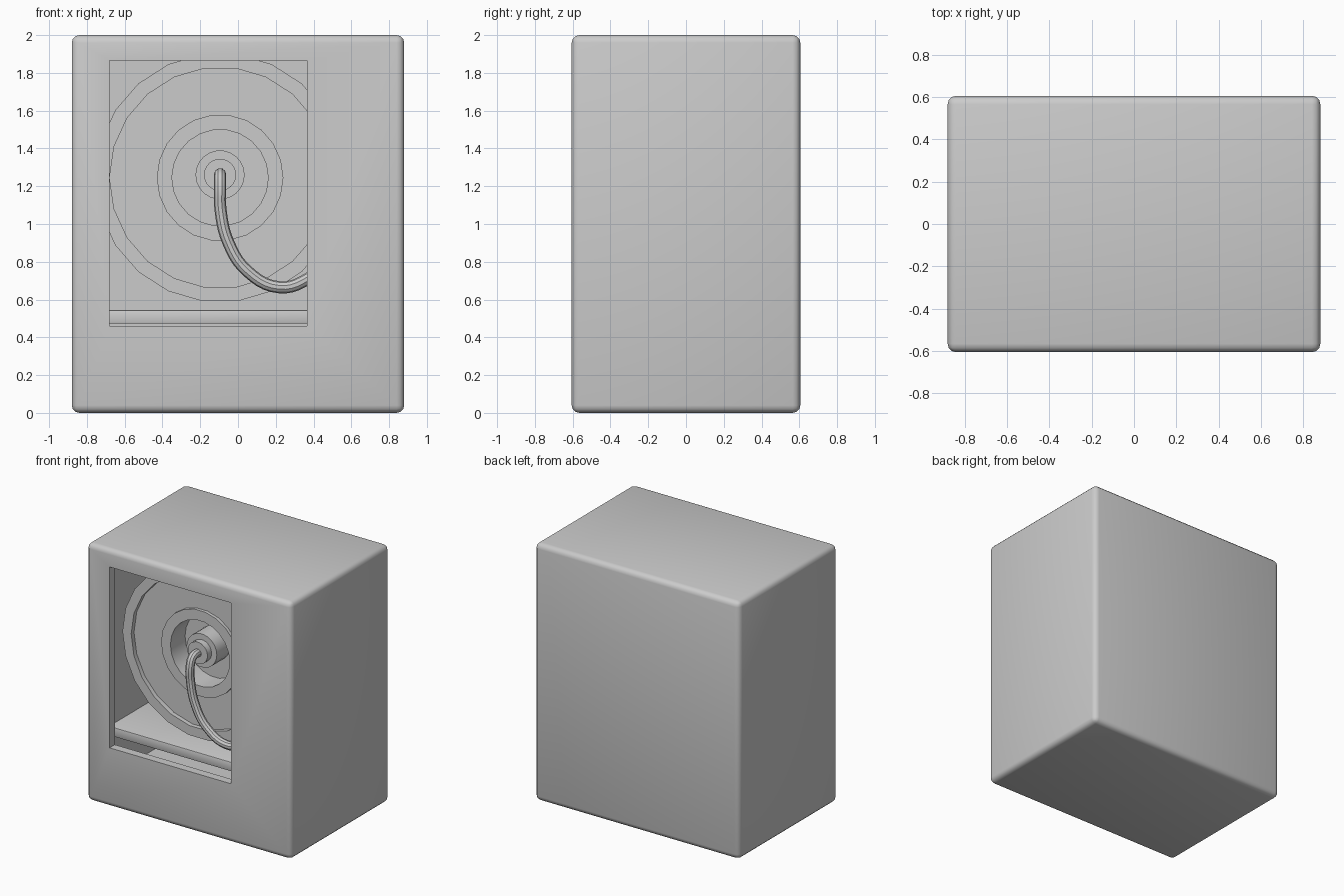
import bpy, bmesh, math
from mathutils import Matrix

if "Cube" in bpy.data.objects:
    bpy.data.objects.remove(bpy.data.objects["Cube"])


def activate(ob):
    bpy.ops.object.select_all(action='DESELECT')
    ob.select_set(True)
    bpy.context.view_layer.objects.active = ob


def box(name, lo, hi, bevel=0.0, segments=3):
    size = [h - l for l, h in zip(lo, hi)]
    mid = [(h + l) / 2 for l, h in zip(lo, hi)]
    bm = bmesh.new()
    bmesh.ops.create_cube(bm, size=1, matrix=Matrix.Translation(mid) @ Matrix.Diagonal((*size, 1)))
    if bevel:
        bmesh.ops.bevel(bm, geom=bm.edges[:], offset=bevel, segments=segments,
                        profile=0.5, affect='EDGES')
    me = bpy.data.meshes.new(name)
    bm.to_mesh(me)
    bm.free()
    ob = bpy.data.objects.new(name, me)
    bpy.context.collection.objects.link(ob)
    return ob


def cut(ob, cutter):
    cutter.hide_render = True
    mod = ob.modifiers.new("cut", 'BOOLEAN')
    mod.operation = 'DIFFERENCE'
    mod.solver = 'EXACT'
    mod.object = cutter
    activate(ob)
    bpy.ops.object.modifier_apply(modifier=mod.name)
    bpy.data.objects.remove(cutter)


def lathe(name, profile, cx, cz, sides):
    """Revolve (radius, y) points about a front-to-back axis."""
    bm = bmesh.new()
    vs = [bm.verts.new((r, y, 0)) for r, y in profile]
    es = [bm.edges.new(p) for p in zip(vs, vs[1:])]
    bmesh.ops.spin(bm, geom=vs + es, cent=(0, 0, 0), axis=(0, 1, 0),
                   angle=math.tau, steps=sides, use_duplicate=False)
    bmesh.ops.remove_doubles(bm, verts=bm.verts[:], dist=1e-4)
    bmesh.ops.recalc_face_normals(bm, faces=bm.faces[:])
    bmesh.ops.translate(bm, verts=bm.verts[:], vec=(cx, 0, cz))
    me = bpy.data.meshes.new(name)
    bm.to_mesh(me)
    bm.free()
    ob = bpy.data.objects.new(name, me)
    bpy.context.collection.objects.link(ob)
    return ob


def smooth(ob):
    activate(ob)
    bpy.ops.object.shade_smooth_by_angle(angle=math.radians(35))


# Hollow cabinet with a window in the front
cabinet = box("cabinet", (-0.88, -0.605, 0), (0.88, 0.605, 2), 0.04)
smooth(cabinet)
cut(cabinet, box("cavity_cutter", (-0.79, -0.54, 0.15), (0.79, 0.52, 1.93)))
cut(cabinet, box("window_cutter", (-0.68, -0.7, 0.46), (0.365, -0.5, 1.865)))

# Shelf under the drum
shelf = box("shelf", (-0.79, -0.46, 0.472), (0.79, 0.52, 0.545), 0.008, 2)
smooth(shelf)

# Drum: raised rim, recessed face, boss and central well
CX, CZ = -0.095, 1.245
drum = lathe("drum", [(0, 0.2), (0.66, 0.2), (0.66, -0.34), (0.585, -0.34),
                      (0.585, -0.305), (0.335, -0.305), (0.335, -0.33),
                      (0.255, -0.33), (0.255, -0.15), (0, -0.15)], CX, CZ, 22)
smooth(drum)

# Stepped hub in the well
hub = lathe("hub", [(0, -0.14), (0.13, -0.14), (0.13, -0.31), (0.085, -0.31),
                    (0.085, -0.36), (0, -0.36)], CX, CZ + 0.015, 22)
smooth(hub)

# Hose leaving the hub and looping to the right
path = [(-0.095, -0.34, 1.26), (-0.095, -0.42, 1.255), (-0.095, -0.45, 1.2),
        (-0.093, -0.45, 1.08), (-0.05, -0.45, 0.9), (0.05, -0.45, 0.75),
        (0.22, -0.45, 0.665), (0.37, -0.45, 0.71), (0.50, -0.45, 0.83),
        (0.56, -0.45, 1.0)]
cu = bpy.data.curves.new("hose", 'CURVE')
cu.dimensions = '3D'
cu.bevel_depth = 0.032
cu.bevel_resolution = 3
cu.resolution_u = 5
cu.use_fill_caps = True
sp = cu.splines.new('BEZIER')
sp.bezier_points.add(len(path) - 1)
for bp, co in zip(sp.bezier_points, path):
    bp.co = co
    bp.handle_left_type = bp.handle_right_type = 'AUTO'
hose = bpy.data.objects.new("hose", cu)
bpy.context.collection.objects.link(hose)
activate(hose)
bpy.ops.object.convert(target='MESH')
smooth(bpy.context.view_layer.objects.active)
